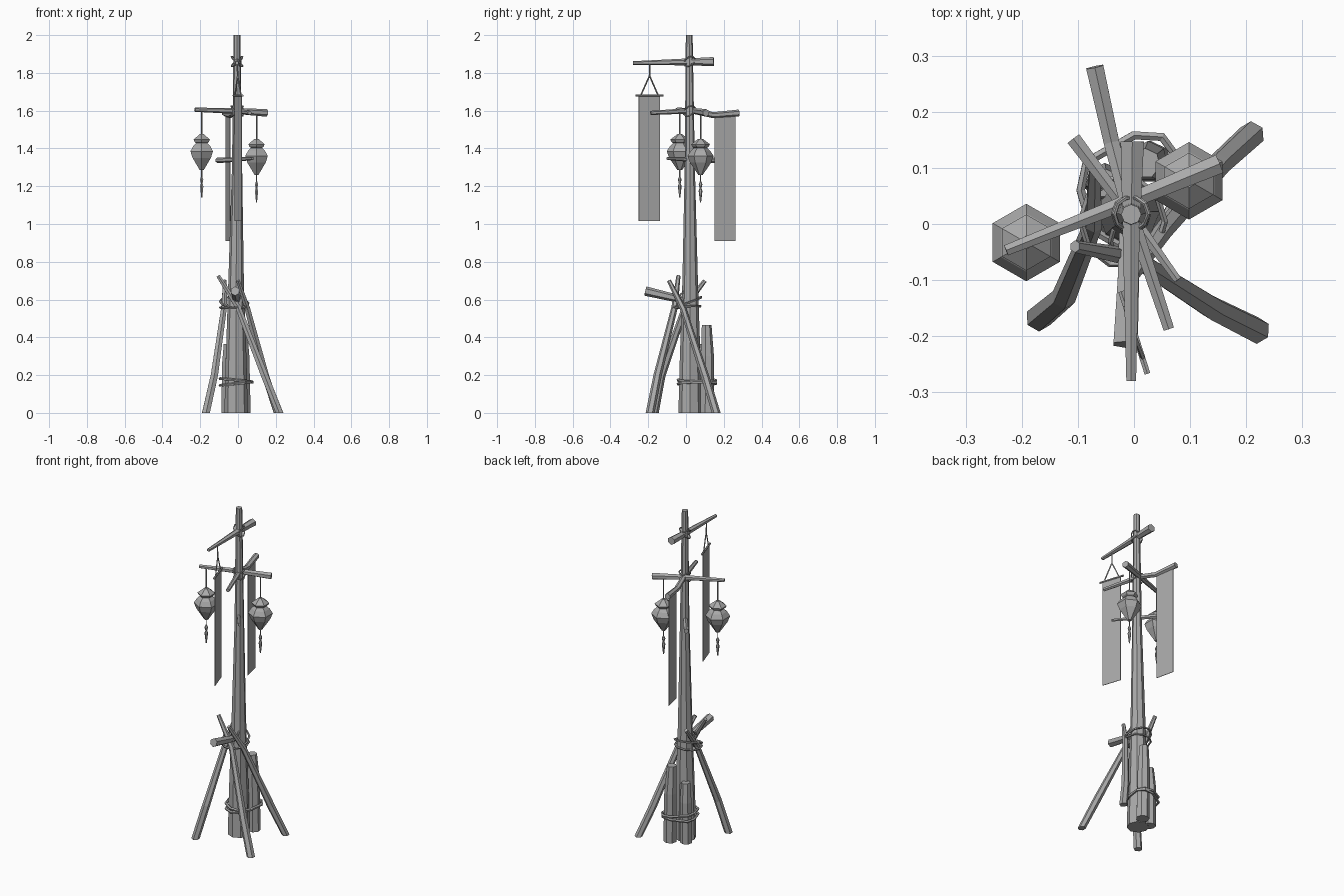
import bpy, bmesh, math
from mathutils import Vector

if "Cube" in bpy.data.objects:
    bpy.data.objects.remove(bpy.data.objects["Cube"], do_unlink=True)

grey = bpy.data.materials.new("weathered_grey")
grey.use_nodes = True
grey.diffuse_color = (0.4, 0.4, 0.4, 1)
grey.node_tree.nodes["Principled BSDF"].inputs["Base Color"].default_value = (0.4, 0.4, 0.4, 1)


def add_mesh(name, bm):
    bmesh.ops.recalc_face_normals(bm, faces=bm.faces)
    mesh = bpy.data.meshes.new(name)
    bm.to_mesh(mesh)
    bm.free()
    mesh.materials.append(grey)
    obj = bpy.data.objects.new(name, mesh)
    bpy.context.collection.objects.link(obj)
    return obj


def tube(name, points, radii, sides=6, closed=False):
    """Faceted tube along a path; rings below the ground are cut flat."""
    pts = [Vector(p) for p in points]
    if not isinstance(radii, (list, tuple)):
        radii = [radii] * len(pts)
    bm = bmesh.new()
    rings = []
    n = len(pts)
    normal = None
    for i, p in enumerate(pts):
        a = pts[i - 1] if (closed or i > 0) else p
        b = pts[(i + 1) % n] if (closed or i < n - 1) else p
        t = (b - a).normalized()
        if normal is None:
            normal = Vector((0, 0, 1)) if abs(t.z) < 0.9 else Vector((0, 1, 0))
        normal = (normal - t * normal.dot(t)).normalized()
        side = t.cross(normal)
        ring = []
        for k in range(sides):
            ang = math.tau * k / sides
            v = p + (normal * math.cos(ang) + side * math.sin(ang)) * radii[i]
            v.z = max(v.z, 0)
            ring.append(bm.verts.new(v))
        rings.append(ring)
    for i in range(n if closed else n - 1):
        r, s = rings[i], rings[(i + 1) % n]
        for k in range(sides):
            j = (k + 1) % sides
            bm.faces.new((r[k], r[j], s[j], s[k]))
    if not closed:
        bm.faces.new(rings[0])
        bm.faces.new(rings[-1])
    return add_mesh(name, bm)


def rope_loop(name, cx, cy, z, rx, ry, tilt_x=0, tilt_y=0, r=0.006):
    pts = []
    for k in range(10):
        c, s = math.cos(math.tau * k / 10), math.sin(math.tau * k / 10)
        pts.append((cx + rx * c, cy + ry * s, z + tilt_x * c + tilt_y * s))
    tube(name, pts, r, 5, True)


def lathe(name, x, y, profile, sides=6):
    """Vertical stack of rings, given as (height, radius)."""
    tube(name, [(x, y, z) for z, _ in profile], [r for _, r in profile], sides)


def banner(name, a, b, top, bottom):
    """Thin cloth hanging between two plan points."""
    a, b = Vector((*a, 0)), Vector((*b, 0))
    off = (b - a).normalized().cross(Vector((0, 0, 1))) * 0.0015
    bm = bmesh.new()
    sheets = []
    for o in (off, -off):
        sheets.append([bm.verts.new(p + o + Vector((0, 0, z)))
                       for p, z in ((a, bottom), (b, bottom), (b, top), (a, top))])
    f, g = sheets
    bm.faces.new(f)
    bm.faces.new(g[::-1])
    for k in range(4):
        j = (k + 1) % 4
        bm.faces.new((f[k], g[k], g[j], f[j]))
    add_mesh(name, bm)


# Main pole
tube("pole", [(-0.01, 0.022, 0), (-0.01, 0.022, 0.25), (-0.01, 0.022, 0.7),
              (-0.005, 0.02, 1.3), (-0.005, 0.017, 2)],
     [0.062, 0.056, 0.041, 0.027, 0.018], 8)

# Support posts at the back of the base
tube("tall_support_post", [(0.03, 0.11, 0), (0.025, 0.112, 0.3), (0.02, 0.108, 0.465)],
     [0.038, 0.036, 0.027], 7)
tube("short_support_post", [(-0.052, 0.072, 0), (-0.052, 0.075, 0.25), (-0.05, 0.072, 0.365)],
     [0.036, 0.034, 0.026], 7)

# Leaning legs
leg_radii = [0.024, 0.022, 0.017, 0.011]
tube("front_left_leg", [(0.22, -0.19, -0.02), (0.14, -0.15, 0.2), (0.0, -0.06, 0.56),
                        (-0.105, -0.04, 0.725)], leg_radii)
tube("front_right_leg", [(-0.17, -0.168, -0.02), (-0.125, -0.13, 0.2), (-0.072, 0.0, 0.57),
                         (-0.07, 0.1, 0.7)], leg_radii)
tube("back_left_leg", [(0.21, 0.16, -0.02), (0.15, 0.105, 0.18), (0.05, -0.015, 0.55),
                       (0.0, -0.09, 0.7)], leg_radii)

# Short peg tied to the pole
tube("peg", [(-0.015, -0.215, 0.645), (-0.01, -0.1, 0.618), (-0.01, 0.02, 0.59)],
     [0.025, 0.022, 0.018])

# Rope around base posts
hull = [(-0.02, -0.042), (0.035, -0.032), (0.065, 0.03), (0.076, 0.12), (0.05, 0.155),
        (0.0, 0.158), (-0.085, 0.11), (-0.095, 0.06), (-0.075, -0.01)]
for i, (z, tilt) in enumerate(((0.155, 0.1), (0.172, -0.1))):
    tube(f"base_rope_{i + 1}", [(x, y, z + tilt * x) for x, y in hull], 0.008, 5, True)

# Rope around the legs
rope_loop("leg_rope_lower", -0.02, 0.005, 0.56, 0.075, 0.075, 0.003, 0.005)
rope_loop("leg_rope_upper", -0.02, 0.005, 0.585, 0.075, 0.08, -0.005, 0.028)
rope_loop("peg_rope", -0.012, -0.03, 0.625, 0.03, 0.035, 0, 0.03, 0.005)

# Cross arms
tube("top_arm", [(-0.005, -0.28, 1.852), (-0.005, 0.0, 1.858), (-0.003, 0.147, 1.86)],
     [0.01, 0.018, 0.024])
tube("lantern_arm", [(-0.228, -0.047, 1.605), (0.0, 0.044, 1.598), (0.152, 0.107, 1.588)],
     [0.011, 0.016, 0.02])
tube("banner_arm", [(0.062, -0.187, 1.588), (-0.01, 0.03, 1.6), (-0.04, 0.145, 1.576),
                    (-0.07, 0.28, 1.588)], [0.011, 0.015, 0.016, 0.018])
tube("lower_arm", [(-0.108, 0.152, 1.337), (-0.01, 0.022, 1.341), (0.078, -0.1, 1.347)],
     [0.015, 0.012, 0.008])

# Lashings at the crossings
for label, z, size in (("top", 1.86, 0.03), ("middle", 1.598, 0.032)):
    for i, tilt in enumerate((0.025, -0.025)):
        rope_loop(f"{label}_lashing_{i + 1}", -0.005, 0.018, z, size, size, tilt, 0.01, 0.004)

# Lanterns with tassels
body = [(1.476, 0.012), (1.447, 0.05), (1.434, 0.043), (1.428, 0.034), (1.412, 0.052),
        (1.385, 0.069), (1.35, 0.056), (1.3, 0.022), (1.285, 0.012)]
tassel = [(1.25, 0.004), (1.235, 0.01), (1.215, 0.005), (1.2, 0.01), (1.14, 0.003)]
for side, x, y, drop in (("right", -0.192, -0.033, 0), ("left", 0.098, 0.077, 0.025)):
    lathe(f"{side}_lantern", x, y, [(z - drop, r) for z, r in body])
    lathe(f"{side}_tassel", x, y, [(z - drop, r) for z, r in tassel])
    lathe(f"{side}_lantern_cord", x, y, [(1.6, 0.004), (1.47 - drop, 0.004)], 4)
    lathe(f"{side}_tassel_cord", x, y, [(1.29 - drop, 0.003), (1.24 - drop, 0.003)], 4)

# Front banner with its rod and cords
banner("front_banner", (0.019, -0.25), (-0.018, -0.137), 1.68, 1.016)
rod_a, rod_b, apex = (0.024, -0.267, 1.68), (-0.023, -0.12, 1.68), (-0.002, -0.193, 1.785)
tube("front_banner_rod", [rod_a, rod_b], 0.006)
for i, (x, y) in enumerate(((0.016, -0.24), (-0.016, -0.147))):
    tube(f"front_banner_cord_{i + 1}", [(x, y, 1.68), apex], 0.004, 4)
tube("front_banner_hanger", [apex, (-0.004, -0.193, 1.855)], 0.004, 4)

# Back banner hanging from its arm
banner("back_banner", (-0.04, 0.15), (-0.066, 0.261), 1.577, 0.91)
